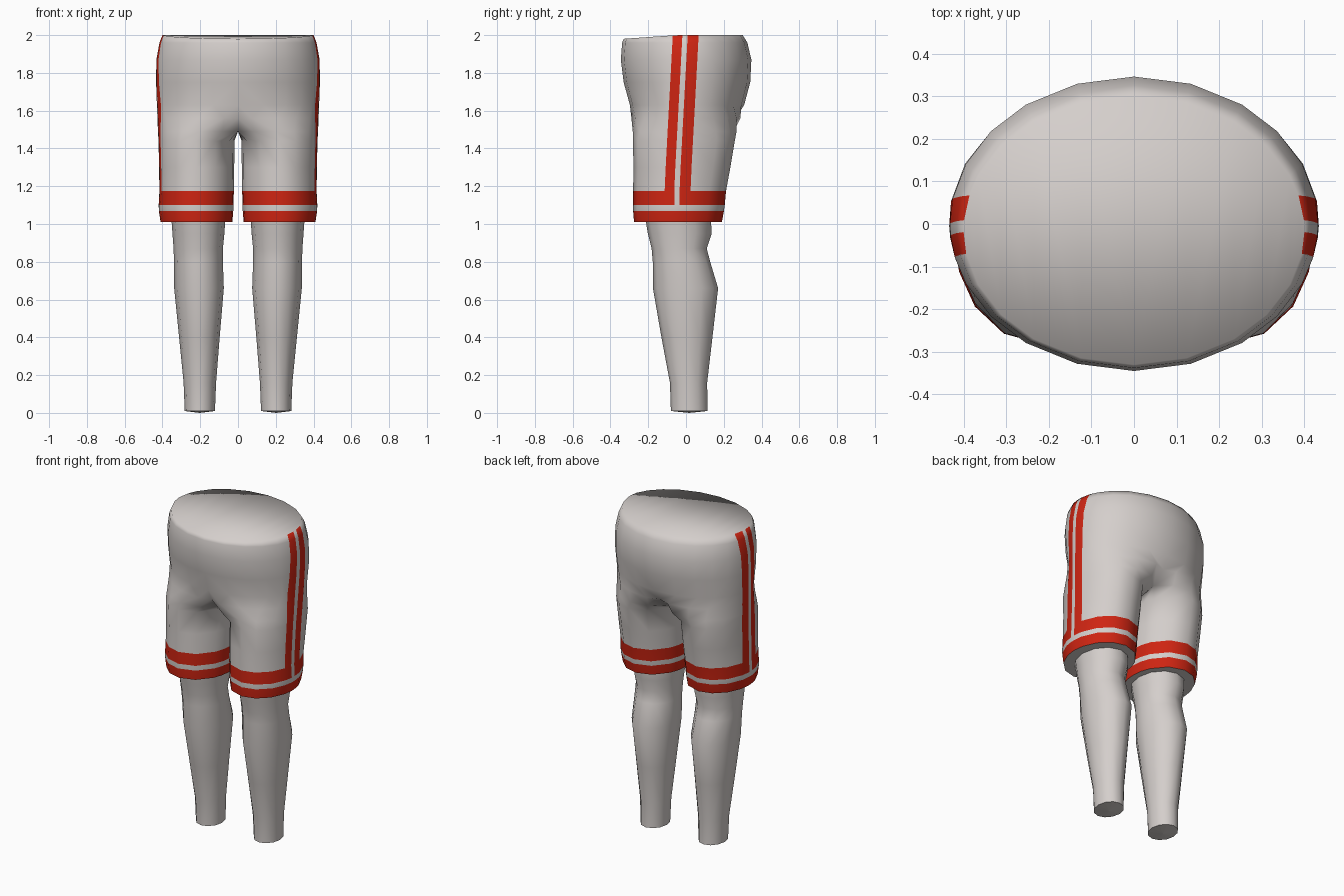
import bpy, bmesh, math

if "Cube" in bpy.data.objects:
    bpy.data.objects.remove(bpy.data.objects["Cube"])


def material(name, rgb):
    m = bpy.data.materials.new(name)
    m.diffuse_color = (*rgb, 1)
    m.use_nodes = True
    m.node_tree.nodes["Principled BSDF"].inputs["Base Color"].default_value = m.diffuse_color
    return m


WHITE = material("warm white", (0.66, 0.62, 0.60))
RED = material("red trim", (0.62, 0.018, 0.006))


def finish(bm, name):
    """Turn half a model into a mirrored object."""
    me = bpy.data.meshes.new(name)
    bm.to_mesh(me)
    bm.free()
    me.materials.append(WHITE)
    me.materials.append(RED)
    ob = bpy.data.objects.new(name, me)
    bpy.context.collection.objects.link(ob)
    mod = ob.modifiers.new("mirror", 'MIRROR')
    mod.use_clip = True
    mod.merge_threshold = 0.0005


# Shorts: rings of (z, centre x, half width, front y, back y, split)
# split 0 = one half of the pelvis, split 1 = a separate leg tube
SHORTS = [
    (2.000, 0.00, 0.400, -0.330, 0.300, 0),
    (1.960, 0.00, 0.416, -0.338, 0.325, 0),
    (1.870, 0.00, 0.432, -0.345, 0.346, 0),
    (1.750, 0.00, 0.434, -0.330, 0.340, 0),
    (1.630, 0.00, 0.430, -0.297, 0.308, 0),
    (1.560, 0.08, 0.347, -0.289, 0.288, 0.4),
    (1.490, 0.17, 0.254, -0.284, 0.270, 0.8),
    (1.440, 0.22, 0.201, -0.281, 0.258, 1),
    (1.300, 0.219, 0.199, -0.278, 0.235, 1),
    (1.175, 0.219, 0.197, -0.280, 0.212, 1),
    (1.100, 0.222, 0.198, -0.280, 0.205, 1),
    (1.070, 0.222, 0.197, -0.280, 0.201, 1),
    (1.010, 0.220, 0.190, -0.275, 0.190, 1),
]
FRONT = [-150, -120, -90, -65, -40]
BACK = [-a for a in reversed(FRONT)]
INNER = [165, 180, 195]
STRIPES = [-0.065, -0.014, 0.014, 0.072]


def shorts_ring(z, xc, hx, yf, yb, split):
    yc, hy = (yf + yb) / 2, (yb - yf) / 2
    lean = -0.005 - 0.043 * min(1, (2 - z) / 0.8)

    def at(a):
        t = math.radians(a * (0.6 + 0.4 * split))
        return [xc + hx * math.cos(t), yc + hy * math.sin(t)]

    side = [[xc + hx * math.sqrt(1 - ((lean + s - yc) / hy) ** 2), lean + s]
            for s in STRIPES]
    pts = [at(a) for a in FRONT] + side + [at(a) for a in BACK]
    if split < 1:       # seam and inner points lie on the middle plane
        pts[0][0] = pts[-1][0] = 0
        y0, y1 = pts[0][1], pts[-1][1]
        pts += [[0, y1 + (y0 - y1) * f] for f in (0.25, 0.5, 0.75)]
    else:
        pts += [at(a) for a in INNER]
    return [(max(0, x), y, z - (max(0, -0.05 - y) * 0.07 if z > 1.99 else 0))
            for x, y in pts]


bm = bmesh.new()
rings = [[bm.verts.new(p) for p in shorts_ring(*r)] for r in SHORTS]
n = len(rings[0])
outer = n - len(INNER)
for k in range(len(rings) - 1):
    up, lo = rings[k], rings[k + 1]
    top, low = SHORTS[k][0], SHORTS[k + 1][0]
    for i in range(n):
        # no wall on the middle plane above the crotch
        if i >= outer - 1 and SHORTS[k + 1][5] < 1:
            continue
        j = (i + 1) % n
        f = bm.faces.new((up[i], lo[i], lo[j], up[j]))
        f.smooth = True
        # hem bands and double side stripe
        if top < 1.08:
            red = True
        elif top < 1.11:
            red = False
        elif top < 1.18:
            red = i != 6
        else:
            red = i in (5, 7)
        f.material_index = int(red)
# waist closed with strips running front to back
w = rings[0]
for i in range(outer // 2 - 1):
    f = bm.faces.new((w[i], w[i + 1], w[outer - 2 - i], w[outer - 1 - i]))
    f.smooth = True
# hem underside
bm.faces.new(list(reversed(rings[-1])))
bmesh.ops.delete(bm, geom=[v for v in bm.verts if not v.link_faces], context='VERTS')
finish(bm, "shorts")

# Lower legs: rings of (z, inner x, outer x, front y, back y)
LEG = [
    (1.06, 0.065, 0.355, -0.220, 0.130),
    (0.95, 0.072, 0.347, -0.202, 0.136),
    (0.87, 0.080, 0.341, -0.182, 0.110),
    (0.80, 0.080, 0.339, -0.176, 0.128),
    (0.66, 0.075, 0.338, -0.175, 0.170),
    (0.40, 0.097, 0.312, -0.130, 0.140),
    (0.16, 0.116, 0.288, -0.085, 0.112),
    (0.01, 0.122, 0.282, -0.080, 0.114),
]
SIDES = 12
bm = bmesh.new()
rings = []
for z, x0, x1, y0, y1 in LEG:
    rings.append([])
    for i in range(SIDES):
        t = 2 * math.pi * i / SIDES
        rings[-1].append(bm.verts.new(((x0 + x1) / 2 + (x1 - x0) / 2 * math.cos(t),
                                       (y0 + y1) / 2 + (y1 - y0) / 2 * math.sin(t), z)))
for up, lo in zip(rings, rings[1:]):
    for i in range(SIDES):
        j = (i + 1) % SIDES
        bm.faces.new((up[i], lo[i], lo[j], up[j])).smooth = True
# slightly domed ankle end and hidden top
tip = bm.verts.new((0.202, 0.017, 0))
for i in range(SIDES):
    bm.faces.new((tip, rings[-1][(i + 1) % SIDES], rings[-1][i]))
bm.faces.new(rings[0])
finish(bm, "lower_legs")
